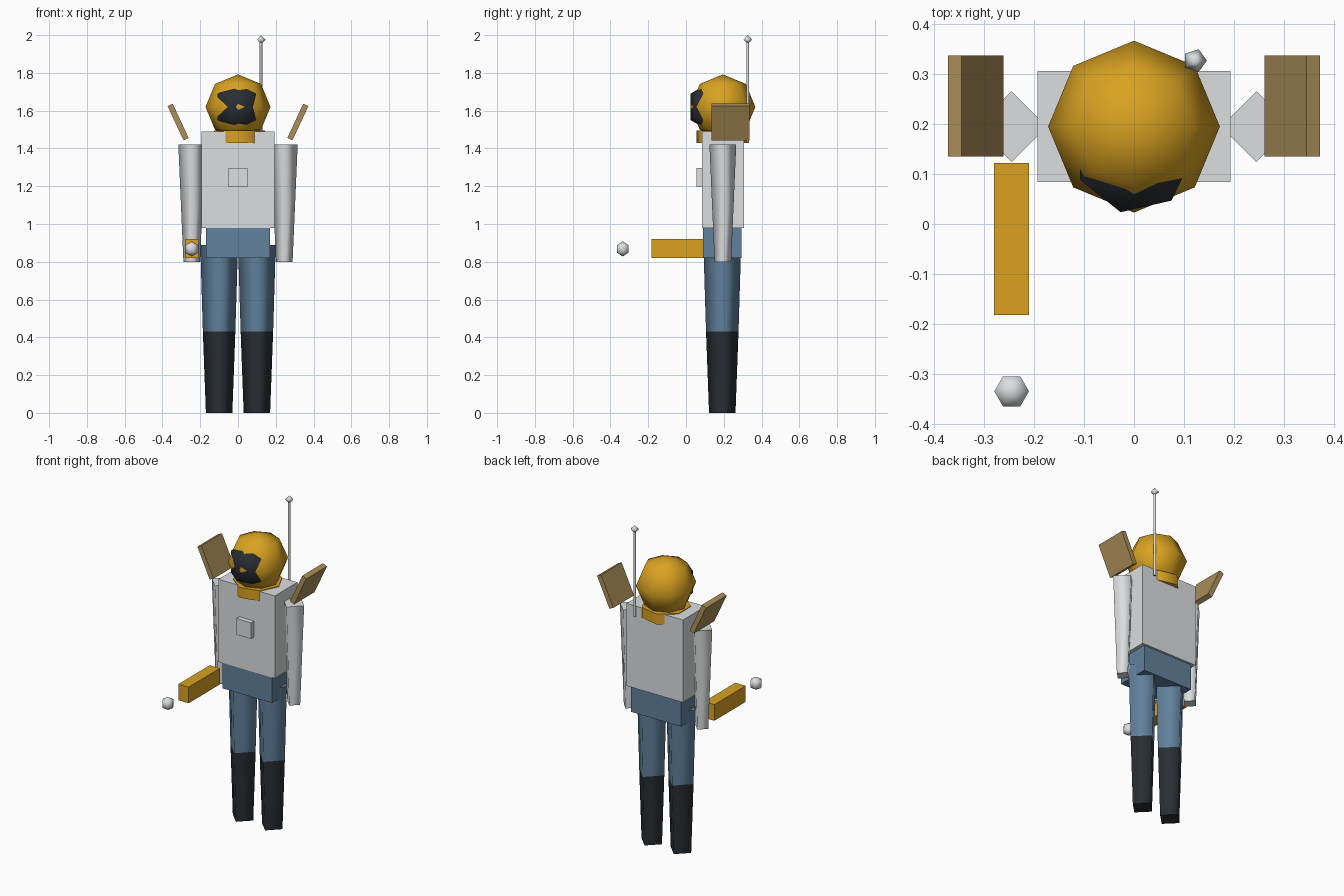
import bpy, bmesh, math
from mathutils import Matrix

cube = bpy.data.objects.get("Cube")
if cube:
    bpy.data.objects.remove(cube, do_unlink=True)


def material(name, rgb):
    linear = [((c / 255 + 0.055) / 1.055) ** 2.4 for c in rgb] + [1.0]
    mat = bpy.data.materials.new(name)
    mat.use_nodes = True
    mat.diffuse_color = linear
    mat.node_tree.nodes["Principled BSDF"].inputs["Base Color"].default_value = linear
    return mat


GOLD = material("gold", (217, 162, 33))
GREY = material("light grey", (219, 222, 224))
BLUE = material("denim blue", (97, 129, 157))
DARK = material("charcoal", (41, 46, 51))
TAN = material("tan", (172, 143, 89))


def add_object(name, bm, mat, location):
    bmesh.ops.recalc_face_normals(bm, faces=bm.faces)
    mesh = bpy.data.meshes.new(name)
    bm.to_mesh(mesh)
    bm.free()
    mesh.materials.append(mat)
    obj = bpy.data.objects.new(name, mesh)
    obj.location = location
    bpy.context.collection.objects.link(obj)
    return obj


def box(name, mat, size, location, tilt=0):
    bm = bmesh.new()
    bmesh.ops.create_cube(bm, size=1, matrix=Matrix.Diagonal((*size, 1)))
    obj = add_object(name, bm, mat, location)
    obj.rotation_euler.y = tilt
    return obj


def lathe(name, mat, profile, sides, location):
    """Smooth-sided solid from (radius, height) points, first corner on +x."""
    bm = bmesh.new()
    rings = []
    for radius, height in profile:
        count = sides if radius > 1e-5 else 1
        rings.append([bm.verts.new((radius * math.cos(math.tau * i / sides),
                                    radius * math.sin(math.tau * i / sides), height))
                      for i in range(count)])
    for low, high in zip(rings, rings[1:]):
        for i in range(sides):
            j = (i + 1) % sides
            corners = [low[i % len(low)], low[j % len(low)],
                       high[j % len(high)], high[i % len(high)]]
            bm.faces.new(list(dict.fromkeys(corners))).smooth = True
    for ring in (rings[0], rings[-1]):
        if len(ring) > 1:
            bm.faces.new(ring)
    return add_object(name, bm, mat, location)


def ball(name, mat, radius, sides, bands, location):
    angles = [math.pi * i / bands for i in range(bands + 1)]
    profile = [(radius * math.sin(a), -radius * math.cos(a)) for a in angles]
    return lathe(name, mat, profile, sides, location)


MID = 0.195  # depth of the body's centre line

# Head, visor and collar
ball("head", GOLD, 0.172, 8, 4, (0, MID, 1.62))
ball("visor", DARK, 0.139, 7, 3, (0, 0.141, 1.62))
lathe("collar", GOLD, [(0.142, 1.43), (0.142, 1.494)], 7, (0, MID, 0))

# Body
box("torso", GREY, (0.386, 0.222, 0.51), (0, MID, 1.235))
box("chest_plate", GREY, (0.1, 0.04, 0.1), (0, 0.075, 1.247))
box("pelvis", BLUE, (0.34, 0.204, 0.16), (0, 0.191, 0.9))

# Limbs and shoulder panels
for side, sign in (("left", 1), ("right", -1)):
    lathe(side + "_arm", GREY, [(0.044, 0.8), (0.071, 1.42)], 4, (sign * 0.245, MID, 0))
    lathe(side + "_leg", BLUE, [(0.086, 0.43), (0.1, 0.89)], 4, (sign * 0.1, 0.192, 0))
    lathe(side + "_boot", DARK, [(0.07, 0), (0.086, 0.43)], 4, (sign * 0.1, 0.192, 0))
    box(side + "_shoulder_panel", TAN, (0.03, 0.202, 0.2),
        (sign * 0.317, 0.236, 1.54), sign * math.radians(25))

# Hand-held block and the ball in front of it
box("held_block", GOLD, (0.07, 0.305, 0.1), (-0.245, -0.03, 0.87))
ball("floating_ball", GREY, 0.04, 6, 3, (-0.245, -0.335, 0.868))

# Antenna
lathe("antenna_rod", GREY, [(0.008, 1.435), (0.008, 1.975)], 6, (0.122, 0.327, 0))
ball("antenna_tip", GREY, 0.024, 5, 2, (0.122, 0.327, 1.976))
